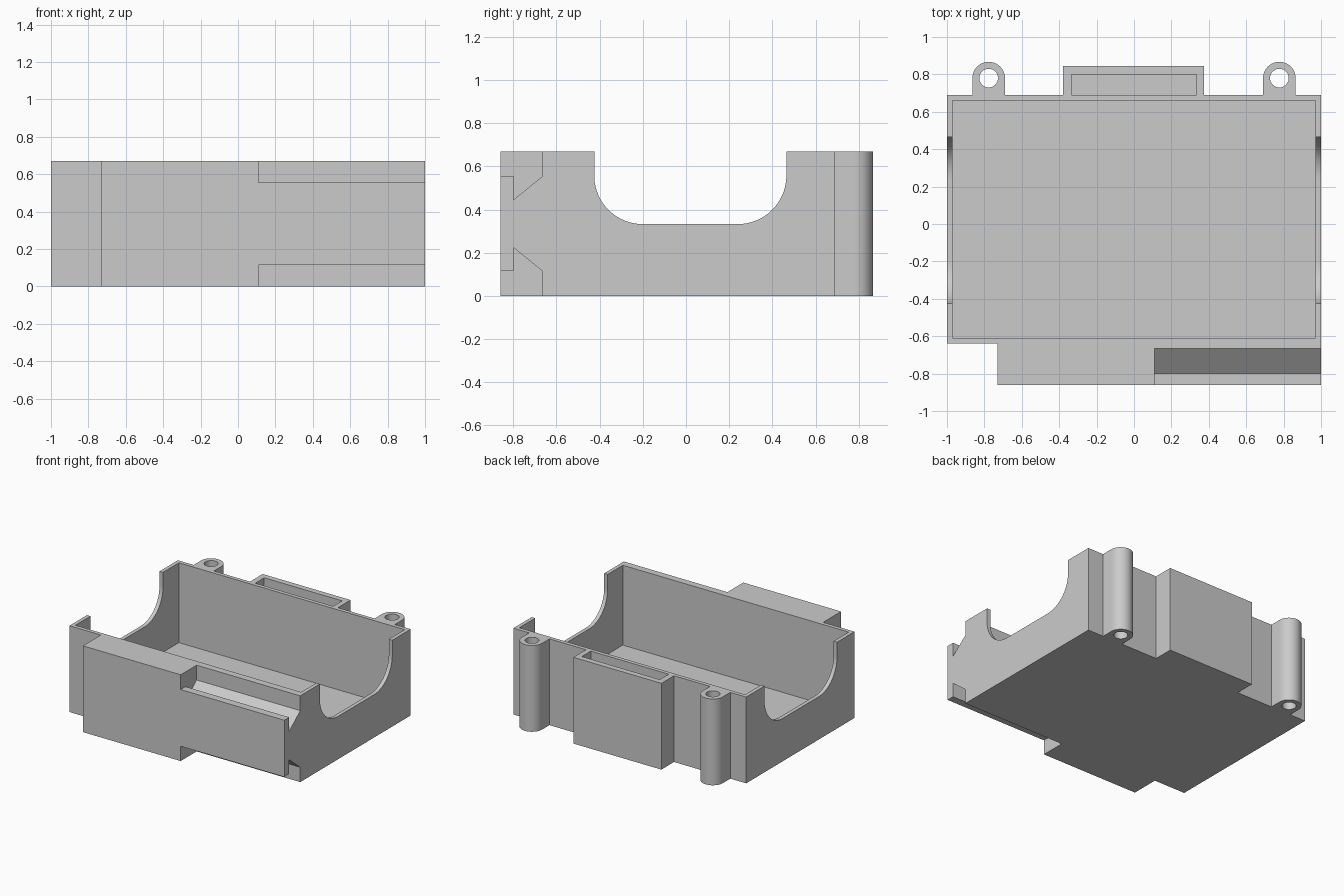
import bpy
import bmesh
from math import cos, sin, pi, radians
from mathutils import Vector

cube = bpy.data.objects.get("Cube")
if cube:
    bpy.data.objects.remove(cube, do_unlink=True)

HEIGHT = 0.67
FLOOR = 0.05
LUG_X, LUG_Y, LUG_R = 0.777, 0.78, 0.087
BACK = 0.69

grey = bpy.data.materials.new("plastic grey")
grey.use_nodes = True
colour = (0.6, 0.6, 0.6, 1)
grey.diffuse_color = colour
grey.node_tree.nodes["Principled BSDF"].inputs["Base Color"].default_value = colour


def arc(cx, cy, r, start, end, steps=24):
    angles = [radians(start + (end - start) * i / steps) for i in range(steps + 1)]
    return [(cx + r * cos(a), cy + r * sin(a)) for a in angles]


def rect(x0, x1, y0, y1):
    return [(x0, y0), (x1, y0), (x1, y1), (x0, y1)]


def prism(name, profile, low, high, axis="Z"):
    """Extrude an xy profile along z, or a yz profile along x."""
    bm = bmesh.new()
    place = (lambda p: (p[0], p[1], low)) if axis == "Z" else (lambda p: (low, p[0], p[1]))
    face = bm.faces.new([bm.verts.new(place(p)) for p in profile])
    top = bmesh.ops.extrude_face_region(bm, geom=[face])["geom"]
    offset = Vector((0, 0, high - low)) if axis == "Z" else Vector((high - low, 0, 0))
    bmesh.ops.translate(bm, vec=offset, verts=[g for g in top if isinstance(g, bmesh.types.BMVert)])
    bmesh.ops.recalc_face_normals(bm, faces=bm.faces)
    mesh = bpy.data.meshes.new(name)
    bm.to_mesh(mesh)
    bm.free()
    mesh.materials.append(grey)
    obj = bpy.data.objects.new(name, mesh)
    bpy.context.collection.objects.link(obj)
    return obj


def lug(x):
    """Rounded screw lug outline, from its +x side to its -x side."""
    return [(x + LUG_R, BACK)] + arc(x, LUG_Y, LUG_R, 0, 180) + [(x - LUG_R, BACK)]


# Whole footprint: box, front rail block, screw lugs and back pocket
outline = [(-1, -0.64), (-0.73, -0.64), (-0.73, -0.86), (1, -0.86), (1, BACK)]
outline += lug(LUG_X)
outline += [(0.375, BACK), (0.375, 0.845), (-0.38, 0.845), (-0.38, BACK)]
outline += lug(-LUG_X) + [(-1, BACK)]
housing = prism("housing", outline, 0, HEIGHT)

# Main cavity and back pocket
cutters = [
    prism("cavity_cutter", rect(-0.97, 0.97, -0.61, 0.66), FLOOR, 1),
    prism("pocket_cutter", rect(-0.335, 0.335, BACK, 0.80), FLOOR, 1),
]

# Rounded openings in both side walls
r = 0.225
opening = [(-0.425, 1)] + arc(-0.425 + r, 0.333 + r, r, 180, 270)
opening += arc(0.465 - r, 0.333 + r, r, 270, 360) + [(0.465, 1)]
cutters.append(prism("side_opening_cutter", opening, -1.2, 1.2, "X"))

# Sloped rail grooves, mirrored top and bottom
groove = [(-1, 0.8), (-1, 0.555), (-0.80, 0.555), (-0.80, 0.445), (-0.665, 0.555), (-0.665, 0.8)]
cutters.append(prism("upper_groove_cutter", groove, 0.11, 1.2, "X"))
lower = [(y, HEIGHT - z) for y, z in groove]
cutters.append(prism("lower_groove_cutter", lower, 0.11, 1.2, "X"))

# Screw holes through the lugs
for side in (-1, 1):
    hole = arc(side * LUG_X, LUG_Y, 0.05, 0, 360, 32)[:-1]
    cutters.append(prism("screw_hole_cutter", hole, -0.2, 1))

# Carve the housing, then drop the cutters
bpy.ops.object.select_all(action="DESELECT")
bpy.context.view_layer.objects.active = housing
housing.select_set(True)
for cutter in cutters:
    cutter.hide_render = True
    mod = housing.modifiers.new(cutter.name, "BOOLEAN")
    mod.operation = "DIFFERENCE"
    mod.solver = "EXACT"
    mod.object = cutter
    bpy.ops.object.modifier_apply(modifier=mod.name)
    bpy.data.objects.remove(cutter, do_unlink=True)

bpy.ops.object.shade_smooth_by_angle(angle=radians(30))
